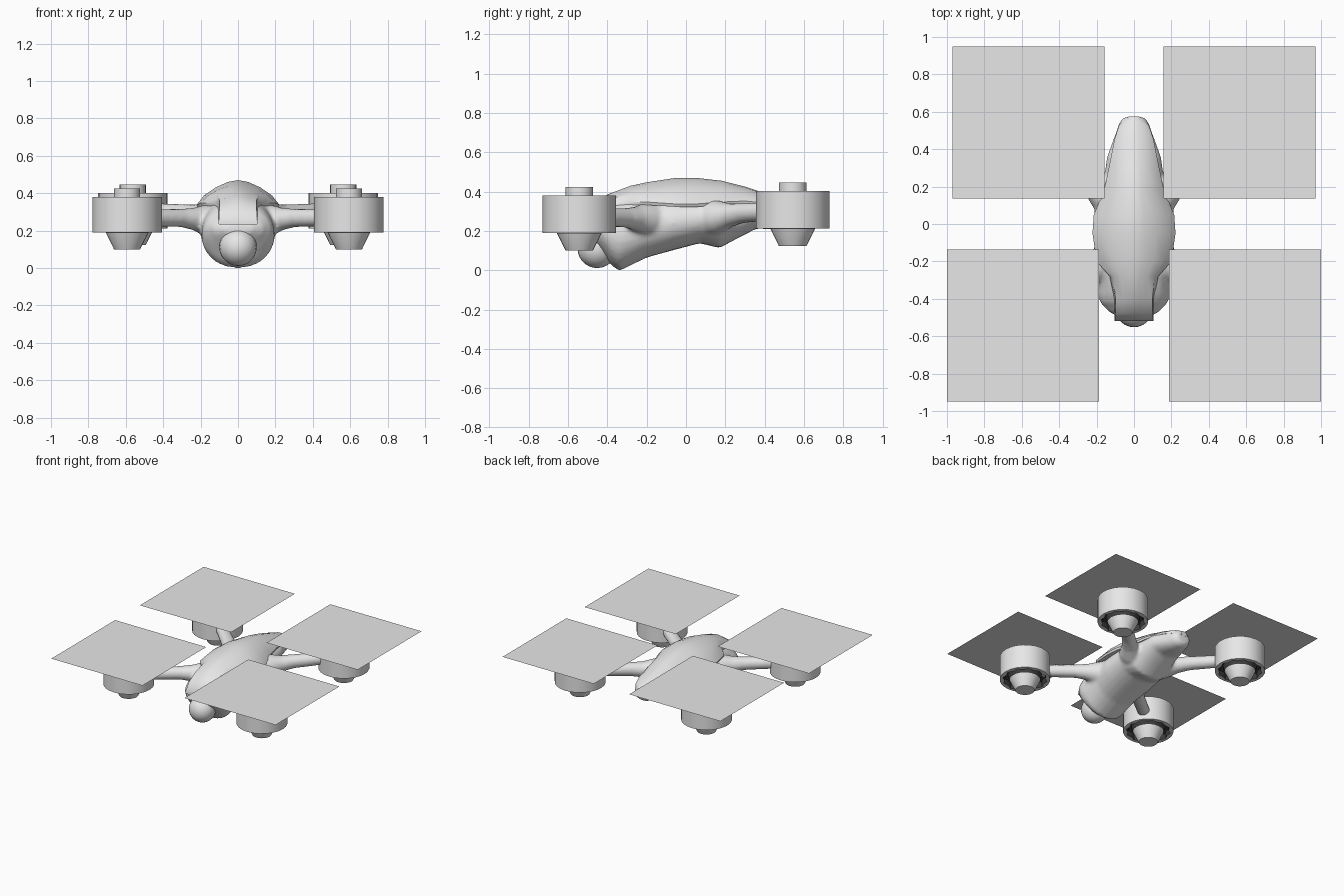
import bpy, bmesh, math
from mathutils import Vector

if "Cube" in bpy.data.objects:
    bpy.data.objects.remove(bpy.data.objects["Cube"])


def material(name, v):
    m = bpy.data.materials.new(name)
    m.diffuse_color = (v, v, v, 1)
    m.use_nodes = True
    m.node_tree.nodes["Principled BSDF"].inputs["Base Color"].default_value = m.diffuse_color
    return m


grey = material("light_grey", 0.8)
dark = material("dark_grey", 0.05)


def select(obs):
    bpy.ops.object.select_all(action='DESELECT')
    for ob in obs:
        ob.select_set(True)
    bpy.context.view_layer.objects.active = obs[0]


def finish(name, bm, angle=35, fix=True):
    if fix:
        bmesh.ops.recalc_face_normals(bm, faces=bm.faces)
    me = bpy.data.meshes.new(name)
    bm.to_mesh(me)
    bm.free()
    me.materials.append(grey)
    ob = bpy.data.objects.new(name, me)
    bpy.context.collection.objects.link(ob)
    select([ob])
    bpy.ops.object.shade_smooth_by_angle(angle=math.radians(angle))
    return ob


def loft(name, rings, angle=35, dark_bands=()):
    """Skin a list of closed rings and cap both ends."""
    bm = bmesh.new()
    loops = [[bm.verts.new(p) for p in r] for r in rings]
    n = len(loops[0])
    for k, (a, b) in enumerate(zip(loops, loops[1:])):
        for i in range(n):
            j = (i + 1) % n
            f = bm.faces.new((a[i], a[j], b[j], b[i]))
            f.material_index = 1 if k in dark_bands else 0
    bm.faces.new(loops[0])
    bm.faces.new(loops[-1])
    ob = finish(name, bm, angle)
    if dark_bands:
        ob.data.materials.append(dark)
    return ob


def circle(c, r, tooth=0, n=24):
    """Circle whose radius alternates by the tooth depth."""
    return [(c[0] + (r - tooth * (i % 2)) * math.cos(2 * math.pi * i / n),
             c[1] + (r - tooth * (i % 2)) * math.sin(2 * math.pi * i / n), c[2])
            for i in range(n)]


# Lower fuselage: (y, half width, bottom z, top z)
body = [(-.5, .075, .18, .235), (-.47, .135, .145, .275), (-.42, .18, .08, .325),
        (-.38, .195, .025, .35), (-.34, .197, -.004, .365), (-.2, .205, .064, .385),
        (-.07, .217, .1, .385), (.07, .213, .137, .385), (.17, .178, .112, .39),
        (.24, .162, .15, .385), (.36, .145, .212, .375), (.48, .1, .205, .36),
        (.54, .08, .21, .345), (.572, .055, .23, .325)]
rings = []
for y, w, lo, hi in body:
    ring = []
    for i in range(24):
        a = 2 * math.pi * i / 24
        c, s = math.cos(a), math.sin(a)
        ring.append((w * math.copysign(abs(c) ** .9, c), y,
                     (lo + hi) / 2 + (hi - lo) / 2 * s))
    rings.append(ring)
fused = [loft("fuselage", rings, 60)]

# Upper shell: (y, half width, edge z, ridge z, boxiness of the beak)
shell = [(-.518, .105, .246, .262, 1), (-.48, .103, .265, .33, 1), (-.40, .105, .315, .385, .8),
         (-.28, .13, .347, .43, .2), (-.2, .2, .347, .447, 0), (-.05, .222, .337, .47, 0),
         (.05, .215, .337, .47, 0), (.18, .16, .347, .455, 0), (.3, .135, .352, .425, 0),
         (.45, .105, .337, .375, 0), (.53, .08, .317, .35, 0), (.574, .03, .305, .325, 0)]
arch = [(1, 0, 0), (.82, .38, .75), (.54, .7, .9), (.25, .92, .97), (0, 1, 1)]
arch = arch + [(-x, h, b) for x, h, b in arch[-2::-1]]
rings = []
for y, w, edge, top, k in shell:
    ring = [(w * (x + k * (.15 if x > .8 and x < 1 else -.15 if -1 < x < -.8 else 0)), y,
             edge + (top - edge) * (h + (b - h) * k)) for x, h, b in arch]
    ring += [(-w * .97, y, edge - .015), (w * .97, y, edge - .015)]
    rings.append(ring)
loft("upper_shell", rings, 40)

# Camera ball under the nose
bm = bmesh.new()
bmesh.ops.create_uvsphere(bm, u_segments=24, v_segments=14, radius=.1)
bmesh.ops.translate(bm, verts=bm.verts, vec=(0, -.452, .111))
finish("camera_ball", bm, 60)

# Motor profile from hub to nose cone: (radius, z above pod base, tooth depth)
motor = [(.07, .234, 0), (.07, .19, 0), (.186, .19, 0), (.186, 0, 0), (.165, 0, .015),
         (.16, .04, .015), (.125, .04, 0), (.113, -.003, 0), (.07, -.09, 0)]

for end, mx, my, base, arm in (
        ("front", .593, -.543, .19,
         [(.1, -.15, .25, .1), (.17, -.21, .255, .085), (.23, -.255, .262, .062),
          (.3, -.31, .267, .05), (.5, -.47, .268, .046)]),
        ("rear", .563, .543, .212,
         [(.1, .1, .265, .1), (.17, .165, .27, .085), (.23, .225, .28, .06),
          (.29, .285, .29, .052), (.47, .455, .302, .047)])):
    for side, sx in (("left", -1), ("right", 1)):
        tag = end + "_" + side
        # Motor pod with a dark recess around the cone
        loft(tag + "_motor", [circle((sx * mx, my, base + z), r, t) for r, z, t in motor],
             dark_bands=(4, 5, 6))
        # Tapered arm
        path = [Vector((sx * x, y, z)) for x, y, z, r in arm]
        d = (path[-1] - path[0]).normalized()
        u = d.cross(Vector((0, 0, 1))).normalized()
        v = u.cross(d)
        rings = [[p + a[3] * (u * math.cos(t * math.pi / 8) + v * math.sin(t * math.pi / 8))
                  for t in range(16)] for p, a in zip(path, arm)]
        fused.append(loft(tag + "_arm", rings, 50))
        # Flat square rotor plate
        bm = bmesh.new()
        q = .406
        rx = .593 if end == "front" else .564
        bm.faces.new([bm.verts.new((sx * rx + a * q, my + b * q, base + .248))
                      for a, b in ((-1, -1), (1, -1), (1, 1), (-1, 1))])
        finish(tag + "_rotor", bm, fix=False)

# Blend the arms into the fuselage as one smooth moulded body
select(fused)
bpy.ops.object.join()
hull = fused[0]
hull.name = "fuselage_with_arms"
remesh = hull.modifiers.new("blend", 'REMESH')
remesh.mode = 'VOXEL'
remesh.voxel_size = .012
remesh.use_smooth_shade = True
soften = hull.modifiers.new("soften", 'SMOOTH')
soften.factor = .5
soften.iterations = 8
